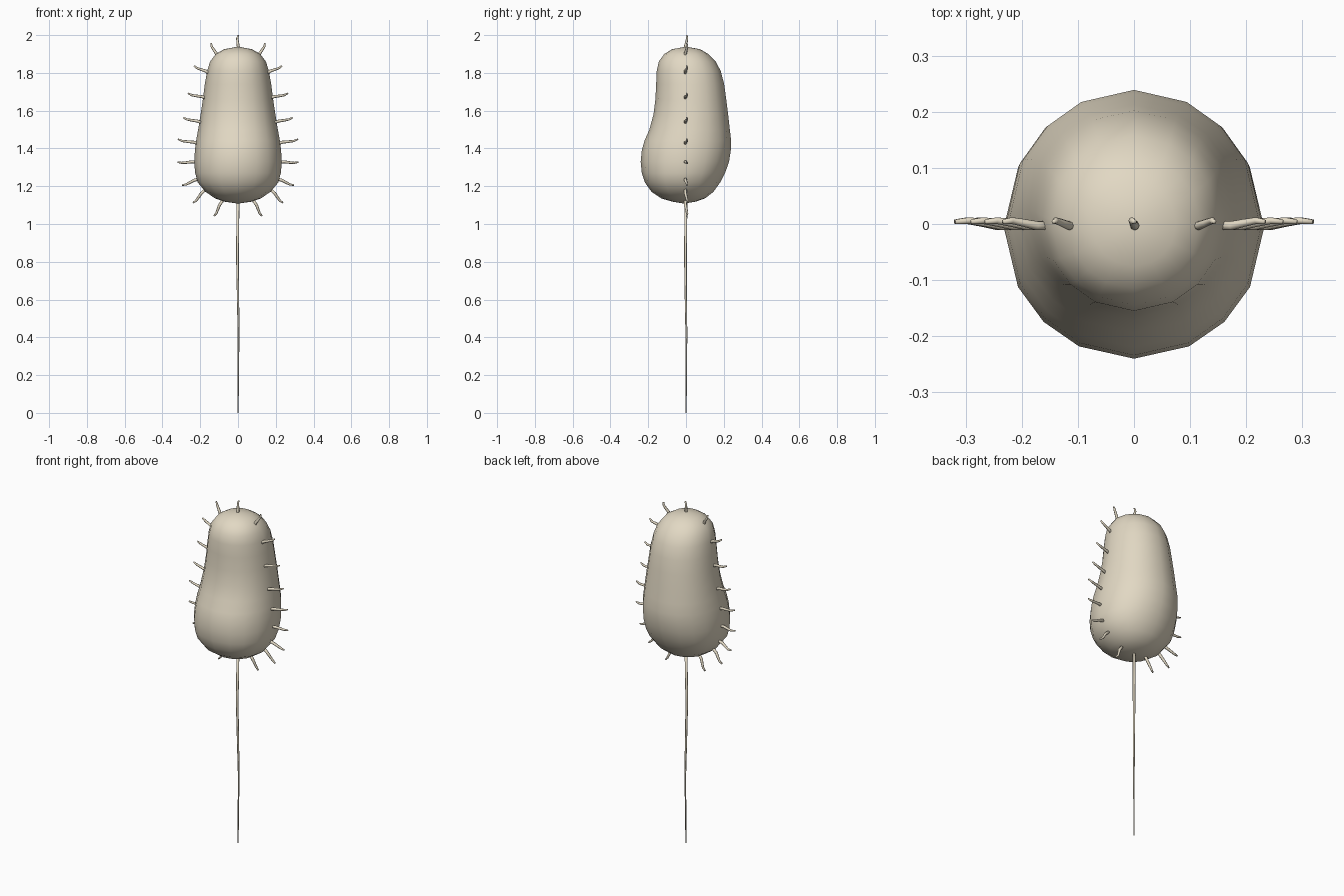
import bpy, bmesh, math
from mathutils import Vector

if "Cube" in bpy.data.objects:
    bpy.data.objects.remove(bpy.data.objects["Cube"])

mat = bpy.data.materials.new("pale_beige")
mat.diffuse_color = (0.76, 0.69, 0.55, 1)
mat.use_nodes = True
mat.node_tree.nodes["Principled BSDF"].inputs["Base Color"].default_value = mat.diffuse_color


def add_mesh(name, bm):
    bmesh.ops.recalc_face_normals(bm, faces=bm.faces[:])
    for f in bm.faces:
        f.smooth = True
    me = bpy.data.meshes.new(name)
    bm.to_mesh(me)
    bm.free()
    me.materials.append(mat)
    ob = bpy.data.objects.new(name, me)
    bpy.context.collection.objects.link(ob)
    return ob


def skin(bm, rings):
    n = len(rings[0])
    for a, b in zip(rings, rings[1:]):
        for i in range(n):
            j = (i + 1) % n
            bm.faces.new((a[i], a[j], b[j], b[i]))


def tube(name, pts, radii, sides=8):
    # round tube through a few points, capped at both ends
    bm = bmesh.new()
    pts = [Vector(p) for p in pts]
    rings = []
    for k, p in enumerate(pts):
        d = (pts[min(k + 1, len(pts) - 1)] - pts[max(k - 1, 0)]).normalized()
        u = d.cross(Vector((0, 1, 0))).normalized()
        v = d.cross(u)
        rings.append([bm.verts.new(p + radii[k] * (u * math.cos(t) + v * math.sin(t)))
                      for t in (2 * math.pi * i / sides for i in range(sides))])
    skin(bm, rings)
    bm.faces.new(rings[0])
    bm.faces.new(rings[-1])
    return add_mesh(name, bm)


# Body: (z, half width, front y, back y) from bottom to top
profile = [
    (1.118, 0.07, -0.07, 0.05), (1.135, 0.12, -0.13, 0.10),
    (1.17, 0.172, -0.182, 0.145), (1.22, 0.213, -0.218, 0.181),
    (1.27, 0.227, -0.234, 0.207), (1.33, 0.232, -0.240, 0.228),
    (1.39, 0.228, -0.234, 0.237), (1.44, 0.222, -0.220, 0.239),
    (1.50, 0.211, -0.194, 0.232), (1.58, 0.198, -0.172, 0.223),
    (1.66, 0.186, -0.162, 0.213), (1.74, 0.176, -0.158, 0.202),
    (1.81, 0.163, -0.155, 0.184), (1.86, 0.148, -0.144, 0.157),
    (1.90, 0.118, -0.115, 0.118), (1.925, 0.075, -0.075, 0.076),
]
quarter = [0, 27, 46, 65]
angles = [math.radians(q * 90 + (a if q % 2 == 0 else (90 - a) % 90))
          for q in range(4) for a in (quarter if q % 2 == 0 else [0, 65, 46, 27])]
bm = bmesh.new()
rings = []
for z, w, f, b in profile:
    c, r = (f + b) / 2, (b - f) / 2
    rings.append([bm.verts.new((w * math.cos(a), c + r * math.sin(a), z)) for a in angles])
skin(bm, rings)
for ring, z, y in ((rings[0], 1.108, -0.01), (rings[-1], 1.939, 0.0)):
    tip = bm.verts.new((0, y, z))
    for i in range(len(ring)):
        bm.faces.new((ring[i], ring[(i + 1) % len(ring)], tip))
add_mesh("body", bm)

# Long trailing stem
tube("stem", [(0, 0, 0), (0.002, 0.002, 0.28), (0.003, 0.002, 0.42), (0, -0.001, 0.62),
              (-0.003, -0.003, 0.82), (0, 0, 1.14)],
     [0.003, 0.004, 0.005, 0.006, 0.007, 0.008])

# Short bent hairs in the x-z plane: base and tip
hairs = [
    ((0.115, 1.895), (0.143, 1.957)), ((0.165, 1.803), (0.233, 1.838)),
    ((0.180, 1.668), (0.265, 1.692)), ((0.203, 1.538), (0.290, 1.564)),
    ((0.222, 1.427), (0.318, 1.449)), ((0.230, 1.326), (0.320, 1.328)),
    ((0.222, 1.232), (0.296, 1.206)), ((0.185, 1.168), (0.238, 1.112)),
    ((0.090, 1.108), (0.128, 1.042)),
]


def hair(name, base, tip):
    b, t = Vector((base[0], 0, base[1])), Vector((tip[0], 0, tip[1]))
    d = t - b
    side = Vector((-d.z, 0, d.x)).normalized()
    if b.x < 0:
        side = -side
    y = Vector((0, 1, 0))
    pts = [b - d * 0.35 - y * 0.003, b + d * 0.15 + side * 0.003 - y * 0.003,
           b + d * 0.45 - side * 0.001 + y * 0.002,
           b + d * 0.75 - side * 0.004 + y * 0.006, t + y * 0.004]
    tube(name, pts, [0.008, 0.008, 0.007, 0.006, 0.004])


for k, (b, t) in enumerate(hairs):
    hair(f"hair_right_{k + 1}", b, t)
    hair(f"hair_left_{k + 1}", (-b[0], b[1]), (-t[0], t[1]))
hair("hair_top", (-0.002, 1.93), (0.001, 2.0))
